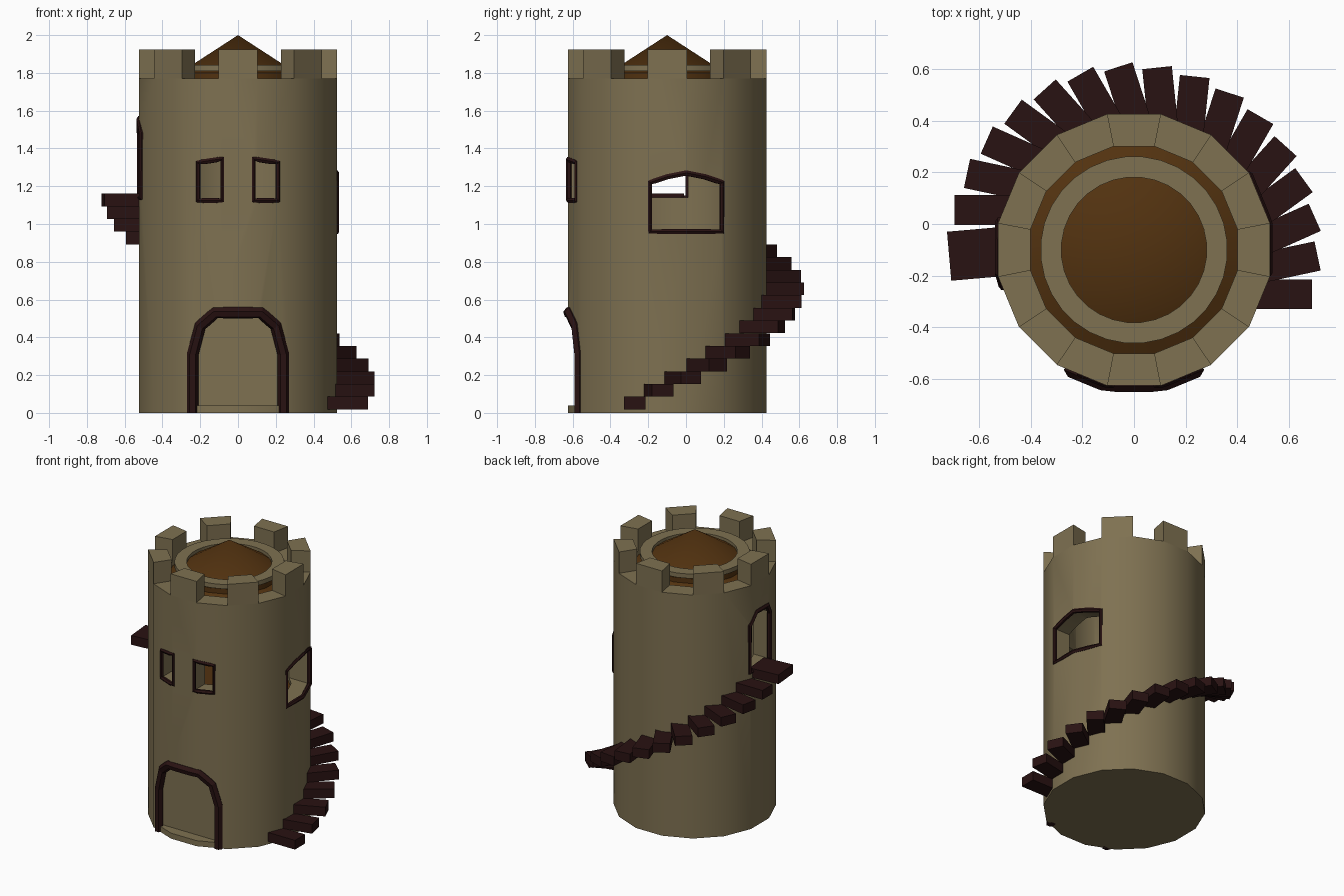
import bpy, bmesh, math
from mathutils import Vector, Matrix

if "Cube" in bpy.data.objects:
    bpy.data.objects.remove(bpy.data.objects["Cube"])

CY = -0.1            # tower axis lies slightly toward the front
A, IN = 0.525, 0.40  # outer and inner wall apothems
N = 16
HALF = math.pi / N


def mat(name, c):
    m = bpy.data.materials.new(name)
    m.diffuse_color = (*c, 1)
    m.use_nodes = True
    m.node_tree.nodes["Principled BSDF"].inputs["Base Color"].default_value = m.diffuse_color
    return m


STONE = mat("sandstone", (0.21, 0.165, 0.083))
BROWN = mat("brown_boards", (0.085, 0.032, 0.005))
WOOD = mat("dark_wood", (0.022, 0.006, 0.006))


def obj_from(bm, name, m):
    bmesh.ops.recalc_face_normals(bm, faces=bm.faces)
    me = bpy.data.meshes.new(name)
    bm.to_mesh(me)
    bm.free()
    me.materials.append(m)
    o = bpy.data.objects.new(name, me)
    bpy.context.collection.objects.link(o)
    return o


def lathe(name, profile, m, n=N, closed=False):
    """Revolve (apothem, z) points; the ends are capped unless closed."""
    bm = bmesh.new()
    k = 1 / math.cos(math.pi / n)
    rings = []
    for r, z in profile:
        if r == 0:
            rings.append([bm.verts.new((0, CY, z))] * n)
            continue
        ring = []
        for i in range(n):
            a = 2 * math.pi * (i + 0.5) / n
            ring.append(bm.verts.new((r * k * math.cos(a), CY + r * k * math.sin(a), z)))
        rings.append(ring)
    pairs = list(zip(rings, rings[1:]))
    if closed:
        pairs.append((rings[-1], rings[0]))
    for p, q in pairs:
        for i in range(n):
            j = (i + 1) % n
            vs = []
            for v in (p[i], p[j], q[j], q[i]):
                if v not in vs:
                    vs.append(v)
            bm.faces.new(vs)
    if not closed:
        for ring in (rings[0], rings[-1]):
            if ring[0] is not ring[1]:
                bm.faces.new(ring)
    return obj_from(bm, name, m)


def smooth(o):
    bpy.ops.object.select_all(action='DESELECT')
    o.select_set(True)
    bpy.context.view_layer.objects.active = o
    bpy.ops.object.shade_smooth_by_angle(angle=math.radians(32))


def depth(u):
    """Distance of the faceted wall from the axis at sideways offset u."""
    u = abs(u)
    e = A * math.tan(HALF)
    e2 = A / math.cos(HALF) * math.sin(3 * HALF)
    d = A - max(0, min(u, e2) - e) * math.tan(2 * HALF)
    return d - max(0, u - e2)


def place(n, u, z, d):
    t = Vector((-n.y, n.x, 0))
    p = n * d + t * u
    return Vector((p.x, p.y + CY, z))


def prism(n, pts, d0, d1):
    """Opening cutter: outline in (u, z) pushed along the wall normal."""
    bm = bmesh.new()
    a = [bm.verts.new(place(n, u, z, d0)) for u, z in pts]
    b = [bm.verts.new(place(n, u, z, d1)) for u, z in pts]
    bm.faces.new(a)
    bm.faces.new(b)
    for i in range(len(pts)):
        j = (i + 1) % len(pts)
        bm.faces.new((a[i], a[j], b[j], b[i]))
    o = obj_from(bm, "cutter", STONE)
    o.hide_render = True
    return o


def frame(name, n, pts, r, closed=True):
    """Wooden trim following the outline over the wall facets."""
    path = []
    segs = list(zip(pts, pts[1:] + pts[:1]))
    if not closed:
        segs = segs[:-1]
    for (u0, z0), (u1, z1) in segs:
        k = 4 if abs(u1 - u0) > 0.06 else 1
        for i in range(k):
            f = i / k
            path.append((u0 + (u1 - u0) * f, z0 + (z1 - z0) * f))
    if not closed:
        path.append(pts[-1])
    cu = bpy.data.curves.new(name, 'CURVE')
    cu.dimensions = '3D'
    cu.bevel_depth = r
    cu.bevel_resolution = 1
    cu.use_fill_caps = True
    sp = cu.splines.new('POLY')
    sp.points.add(len(path) - 1)
    for p, (u, z) in zip(sp.points, path):
        p.co = (*place(n, u, z, depth(u) - 0.005), 1)
    sp.use_cyclic_u = closed
    sp.use_smooth = False
    cu.materials.append(WOOD)
    o = bpy.data.objects.new(name, cu)
    bpy.context.collection.objects.link(o)


# outlines as (sideways, height)
FRONT, RIGHT, LEFT = Vector((0, -1, 0)), Vector((1, 0, 0)), Vector((-1, 0, 0))
half = [(0.24, 0.03), (0.24, 0.31), (0.20, 0.46), (0.12, 0.53)]
door = half + [(-u, z) for u, z in reversed(half)]
win_r = [(0.082, 1.125), (0.21, 1.125), (0.21, 1.325), (0.082, 1.345)]
win_l = [(-u, z) for u, z in win_r]
side_win = [(-0.09, 0.96), (-0.09, 1.22), (0.0, 1.25), (0.1, 1.27),
            (0.2, 1.25), (0.29, 1.22), (0.29, 0.96)]
side_door = [(-0.11, 1.14), (-0.11, 1.48), (-0.04, 1.555), (0.09, 1.555),
             (0.14, 1.48), (0.14, 1.14)]

# tower wall: solid base, hollow room, openings
tower = lathe("tower_wall", [(A, 0), (A, 1.77), (IN, 1.77), (IN, 0.92), (0, 0.92)], STONE)
cutters = [prism(FRONT, [(u, max(z, 0.04)) for u, z in door], 0.45, 0.8)]
for n, pts in ((FRONT, win_r), (FRONT, win_l), (RIGHT, side_win), (LEFT, side_door)):
    cutters.append(prism(n, pts, 0.2, 0.8))
for c in cutters:
    md = tower.modifiers.new("opening", 'BOOLEAN')
    md.operation = 'DIFFERENCE'
    md.solver = 'EXACT'
    md.object = c
dg = bpy.context.evaluated_depsgraph_get()
tower.data = bpy.data.meshes.new_from_object(tower.evaluated_get(dg))
tower.modifiers.clear()
for c in cutters:
    bpy.data.objects.remove(c)
smooth(tower)

# trims
frame("front_door_frame", FRONT, [(u, 0.0 if z < 0.1 else z) for u, z in door], 0.031, False)
frame("front_window_frame_right", FRONT, win_r, 0.015)
frame("front_window_frame_left", FRONT, win_l, 0.015)
frame("side_window_frame", RIGHT, side_win, 0.016)
frame("side_door_frame", LEFT, side_door, 0.018)

# battlements: every second wall segment
bm = bmesh.new()
k = 1 / math.cos(HALF)
for i in range(0, N, 2):
    a0 = 2 * HALF * i - math.pi / 2
    lo, hi = [], []
    for r, s in ((A, -1), (A, 1), (IN, 1), (IN, -1)):
        x, y = r * k * math.cos(a0 + s * HALF), CY + r * k * math.sin(a0 + s * HALF)
        lo.append(bm.verts.new((x, y, 1.768)))
        hi.append(bm.verts.new((x, y, 1.925)))
    bm.faces.new(lo)
    bm.faces.new(hi)
    for j in range(4):
        q = (j + 1) % 4
        bm.faces.new((lo[j], lo[q], hi[q], hi[j]))
obj_from(bm, "battlements", STONE)

# roof, its stone ring, and the room floor
roof = lathe("roof_cone", [(IN, 1.735), (0.34, 1.765), (0.34, 1.80), (0.285, 1.815), (0, 2.0)], BROWN)
smooth(roof)
ring = lathe("roof_ring", [(0.36, 1.81), (0.36, 1.842), (0.28, 1.842), (0.28, 1.81)], STONE, 32, True)
smooth(ring)
lathe("room_floor", [(IN, 0.915), (IN, 0.93)], BROWN)


# spiral stairs, each tread turned slightly off the radius
def tread(bm, x, y, z, ang, size):
    M = (Matrix.Translation((x, y, z)) @ Matrix.Rotation(ang, 4, 'Z')
         @ Matrix.Diagonal((*size, 1)))
    bmesh.ops.create_cube(bm, size=1, matrix=M)


bm = bmesh.new()
for i in range(16):
    turn = math.radians(12 * i)
    pos = math.radians(12.1 * i - 14)
    x = 0.71 * math.cos(pos) - 0.115 * math.cos(turn)
    y = CY + 0.71 * math.sin(pos) - 0.115 * math.sin(turn)
    tread(bm, x, y, 0.052 + 0.0672 * i, turn, (0.23, 0.115, 0.067))
tread(bm, -0.605, -0.115, 1.127, math.radians(185), (0.22, 0.19, 0.067))
obj_from(bm, "spiral_stairs", WOOD)
